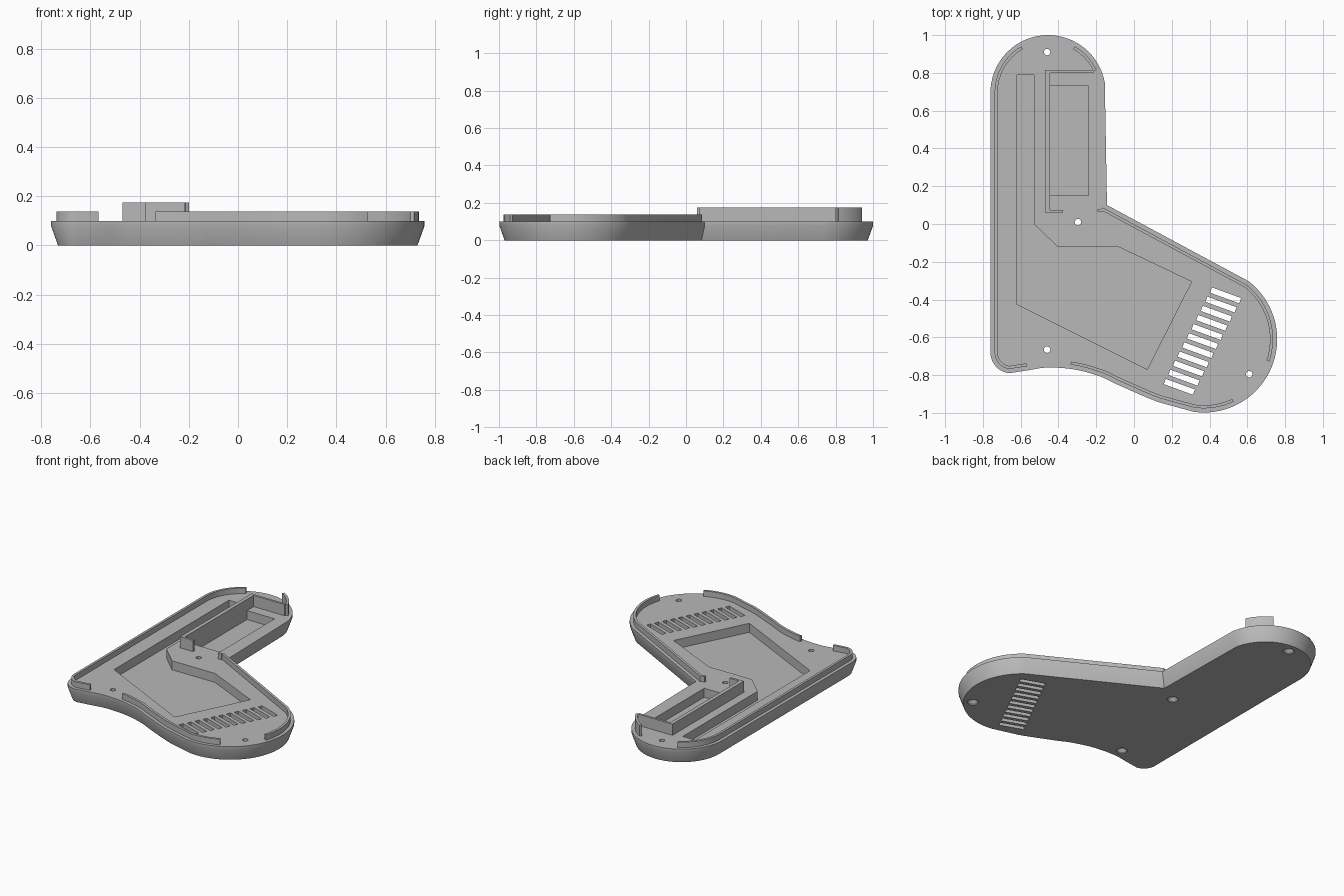
import bpy, bmesh, math
from mathutils import Vector

cube = bpy.data.objects.get("Cube")
if cube:
    bpy.data.objects.remove(cube)

grey = bpy.data.materials.new("mid grey")
grey.use_nodes = True
colour = (0.48, 0.48, 0.48, 1)
grey.diffuse_color = colour
grey.node_tree.nodes["Principled BSDF"].inputs["Base Color"].default_value = colour


def arc(cx, cy, r, a0, a1, n):
    angles = [math.radians(a0 + (a1 - a0) * i / n) for i in range(n + 1)]
    return [Vector((cx + r * math.cos(a), cy + r * math.sin(a))) for a in angles]


def spline(points, n=6):
    """Smooth curve through the inner points; the end points only steer it."""
    p, out = [Vector(q) for q in points], []
    for a, b, c, d in zip(p, p[1:], p[2:], p[3:]):
        for i in range(n):
            t = i / n
            out.append(0.5 * (2 * b + (c - a) * t + (2 * a - 5 * b + 4 * c - d) * t ** 2
                              + (3 * b - a - 3 * c + d) * t ** 3))
    return out + [p[-2]]


def inset(points, d):
    """Move a counter-clockwise closed outline inwards by d."""
    out = []
    for i, p in enumerate(points):
        u = (p - points[i - 1]).normalized()
        v = (points[(i + 1) % len(points)] - p).normalized()
        m, n = Vector((-u.y, u.x)), Vector((-v.y, v.x))
        out.append(p + (m + n) * d / (1 + m.dot(n)))
    return out


def loft(bm, rings):
    """Closed solid through (outline, height) rings."""
    loops = [[bm.verts.new((p[0], p[1], z)) for p in pts] for pts, z in rings]
    for low, high in zip(loops, loops[1:]):
        for i in range(len(low)):
            bm.faces.new((low[i - 1], low[i], high[i], high[i - 1]))
    bm.faces.new(loops[0][::-1])
    bm.faces.new(loops[-1])


def finish(name, bm):
    bmesh.ops.recalc_face_normals(bm, faces=bm.faces)
    mesh = bpy.data.meshes.new(name)
    bm.to_mesh(mesh)
    bm.free()
    mesh.materials.append(grey)
    obj = bpy.data.objects.new(name, mesh)
    bpy.context.collection.objects.link(obj)
    return obj


def smooth(obj):
    bpy.ops.object.select_all(action='DESELECT')
    obj.select_set(True)
    bpy.context.view_layer.objects.active = obj
    bpy.ops.object.shade_smooth_by_angle(angle=math.radians(25))


def rect(x0, x1, y0, y1):
    return [(x0, y0), (x1, y0), (x1, y1), (x0, y1)]


# Bent tray outline, counter-clockwise from the inner elbow
TOP = 0.1
outline = [Vector((-0.143, 0.10))]
outline += arc(-0.455, 0.695, 0.305, 10, 180, 34)
outline += arc(-0.65, -0.68, 0.11, 180, 265, 12)
outline += spline([(-0.655, -0.79), (-0.564, -0.775), (-0.458, -0.76), (-0.315, -0.77),
                   (-0.18, -0.807), (-0.077, -0.855), (0.135, -0.945), (0.316, -0.994)])
outline += arc(0.37, -0.61, 0.388, 262, 412, 36)

# Tray body with an undercut lower rim
bm = bmesh.new()
loft(bm, [(inset(outline, 0.028), 0), (outline, 0.078), (outline, TOP)])
tray = finish("tray_body", bm)

# Cutters: two pockets, countersunk screw holes, vent slots
bm = bmesh.new()
FLOOR, OVER = 0.04, 0.2
main_pocket = [(-0.62, 0.79), (-0.62, -0.425), (0.07, -0.77), (0.305, -0.305),
               (-0.085, -0.12), (-0.405, -0.12), (-0.53, 0), (-0.53, 0.79)]
for pocket in (main_pocket, rect(-0.445, -0.24, 0.15, 0.73)):
    loft(bm, [(pocket, FLOOR), (pocket, OVER)])
for x, y in ((-0.46, 0.91), (-0.297, 0.01), (-0.46, -0.665), (0.61, -0.795)):
    loft(bm, [(arc(x, y, r, 0, 345, 23), z)
              for r, z in ((0.034, -0.01), (0.034, 0.006), (0.017, 0.025), (0.017, OVER))])
first, last, slots = Vector((0.485, -0.378)), Vector((0.24, -0.862)), 11
along = Vector((math.cos(math.radians(-20)), math.sin(math.radians(-20)))) * 0.082
across = Vector((-along.y, along.x)).normalized() * 0.015
for i in range(slots):
    c = first.lerp(last, i / (slots - 1))
    slot = [c - along - across, c + along - across, c + along + across, c - along + across]
    loft(bm, [(slot, -0.1), (slot, OVER)])
cutter = finish("tray_cutter", bm)
cutter.hide_render = True

cut = tray.modifiers.new("cut", 'BOOLEAN')
cut.operation, cut.solver, cut.object = 'DIFFERENCE', 'EXACT', cutter
bpy.context.view_layer.objects.active = tray
bpy.ops.object.modifier_apply(modifier=cut.name)
bpy.data.objects.remove(cutter)
smooth(tray)


# Thin locating lips that follow the rim
def nearest(x, y):
    return min(range(len(outline)), key=lambda i: (outline[i] - Vector((x, y))).length)


outer, inner = inset(outline, 0.022), inset(outline, 0.038)
ring = list(range(len(outline))) + [0]
LIP = 0.137
for name, start, end, height in (
        ("left_rim_lip", nearest(-0.61, 0.96), nearest(-0.585, -0.78), LIP),
        ("front_rim_lip", nearest(-0.35, -0.765), nearest(0.54, -0.96), LIP),
        ("elbow_rim_lip", nearest(0.737, -0.735), len(outline), LIP),
        ("tall_rim_lip", nearest(-0.177, 0.82), nearest(-0.30, 0.96), 0.175)):
    span = ring[start:end + 1]
    band = [outer[i] for i in span] + [inner[i] for i in reversed(span)]
    bm = bmesh.new()
    loft(bm, [(band, TOP - 0.002), (band, height)])
    smooth(finish(name, bm))

bm = bmesh.new()
elbow_tab = rect(-0.193, -0.165, 0.063, 0.079)
loft(bm, [(elbow_tab, TOP - 0.002), (elbow_tab, LIP)])
finish("elbow_lip_end", bm)

# Tall C-shaped bracket around the small pocket
bm = bmesh.new()
bracket = [(-0.47, 0.06), (-0.375, 0.06), (-0.375, 0.075), (-0.445, 0.075),
           (-0.445, 0.80), (-0.215, 0.80), (-0.215, 0.815), (-0.47, 0.815)]
loft(bm, [(bracket, TOP - 0.002), (bracket, 0.175)])
finish("compartment_bracket", bm)
